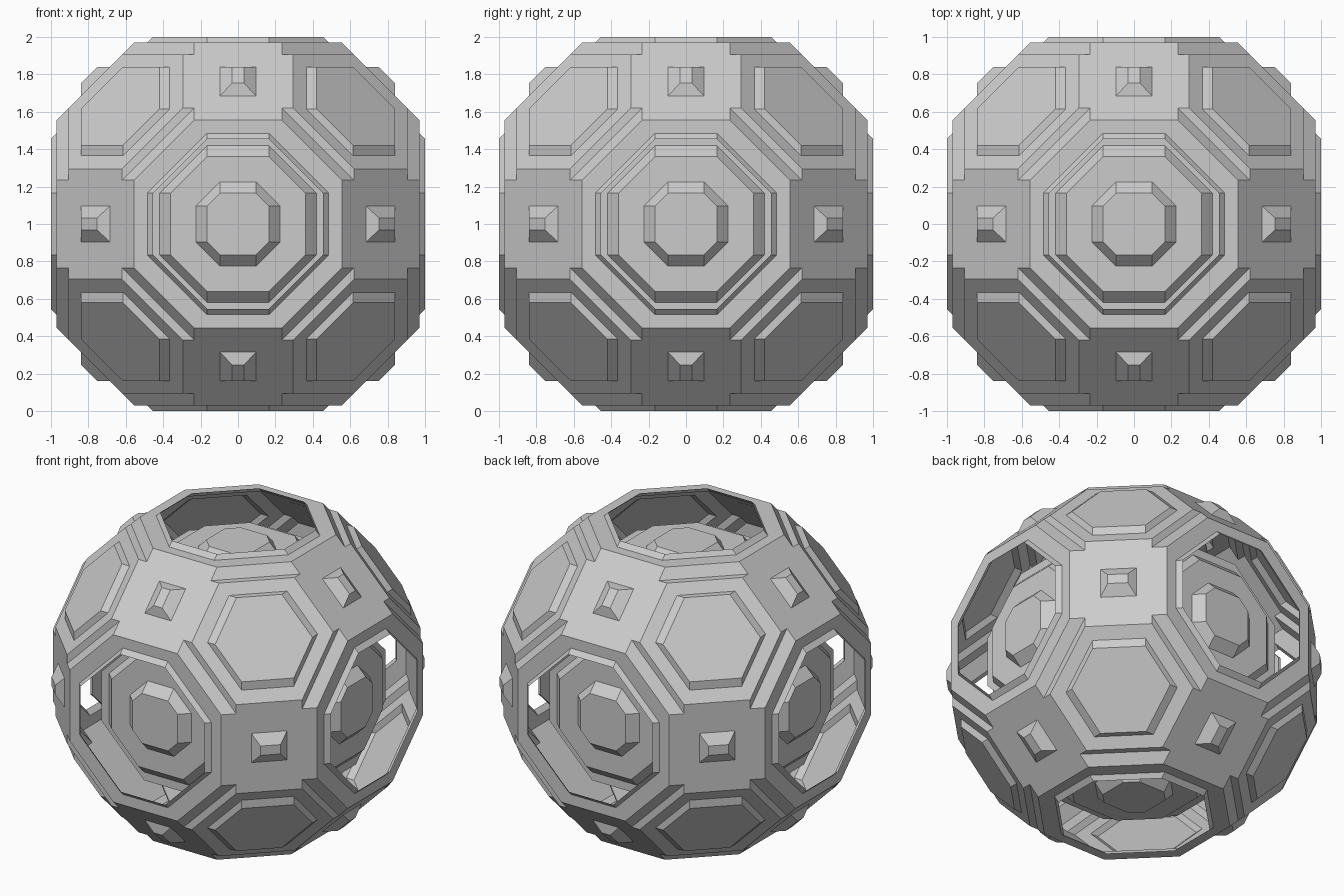
import bpy, bmesh, math
from itertools import permutations, product
from mathutils import Matrix, Vector

if "Cube" in bpy.data.objects:
    bpy.data.objects.remove(bpy.data.objects["Cube"], do_unlink=True)

CENTRE = Vector((0, 0, 1))

grey = bpy.data.materials.new("light_grey")
grey.use_nodes = True
grey.diffuse_color = (0.6, 0.6, 0.6, 1)
grey.node_tree.nodes["Principled BSDF"].inputs["Base Color"].default_value = (0.6, 0.6, 0.6, 1)


def add_object(name, mesh):
    ob = bpy.data.objects.new(name, mesh)
    bpy.context.collection.objects.link(ob)
    return ob


def to_mesh(name, bm):
    bmesh.ops.recalc_face_normals(bm, faces=bm.faces)
    me = bpy.data.meshes.new(name)
    bm.to_mesh(me)
    bm.free()
    me.materials.append(grey)
    return me


def truncated_solid(name, corner):
    """26-sided solid from all signed permutations of one corner."""
    bm = bmesh.new()
    for p in permutations(corner):
        for s in product((-1, 1), repeat=3):
            bm.verts.new([a * b for a, b in zip(p, s)])
    bmesh.ops.convex_hull(bm, input=bm.verts)
    bmesh.ops.dissolve_limit(bm, angle_limit=0.01, verts=bm.verts, edges=bm.edges)
    return add_object(name, to_mesh(name, bm))


def stacked(name, loops):
    """Bridge a stack of equal-sized loops and cap both ends."""
    bm = bmesh.new()
    rings = [[bm.verts.new(v) for v in loop] for loop in loops]
    n = len(rings[0])
    for a, b in zip(rings, rings[1:]):
        for i in range(n):
            j = (i + 1) % n
            bm.faces.new((a[i], a[j], b[j], b[i]))
    bm.faces.new(rings[0])
    bm.faces.new(rings[-1])
    return to_mesh(name, bm)


def octagon(z, r, e):
    return [(x, y, z) for x, y in ((r, -e), (r, e), (e, r), (-e, r),
                                   (-r, e), (-r, -e), (-e, -r), (e, -r))]


def rectangle(z, a, b):
    return [(a, b, z), (-a, b, z), (-a, -b, z), (a, -b, z)]


def place(ob, normal, side):
    """Point local z along normal and local x along side."""
    n, s = Vector(normal).normalized(), Vector(side).normalized()
    m = Matrix((s, n.cross(s), n)).transposed().to_4x4()
    ob.matrix_world = Matrix.Translation(CENTRE) @ m


# Stepped shell: the union of four nested faceted solids
steps = [truncated_solid("step", c) for c in ((1.0, 0.455, 0.165), (0.97, 0.555, 0.235),
                                              (0.905, 0.62, 0.295), (0.84, 0.615, 0.42))]
shell = steps[0]
shell.name = "stepped_shell"
for other in steps[1:]:
    mod = shell.modifiers.new("union", "BOOLEAN")
    mod.operation, mod.solver, mod.object = "UNION", "EXACT", other
deps = bpy.context.evaluated_depsgraph_get()
joined = bpy.data.meshes.new_from_object(shell.evaluated_get(deps))
shell.modifiers.clear()
for other in steps[1:]:
    bpy.data.objects.remove(other, do_unlink=True)

# Open the six octagonal windows
bm = bmesh.new()
bm.from_mesh(joined)
bmesh.ops.remove_doubles(bm, verts=bm.verts, dist=0.0005)
bmesh.ops.dissolve_limit(bm, angle_limit=0.01, verts=bm.verts, edges=bm.edges)
windows = [f for f in bm.faces if max(abs(c) for c in f.calc_center_median()) > 0.99
           and max(abs(c) for c in f.normal) > 0.99]
bmesh.ops.delete(bm, geom=windows, context="FACES")
bm.to_mesh(joined)
bm.free()
joined.materials.clear()
joined.materials.append(grey)
shell.data = joined
shell.location = CENTRE

# Floating plate with a raised boss inside each window
plate = stacked("window_plate", [octagon(0.87, 0.165, 0.096), octagon(0.81, 0.225, 0.096),
                                 octagon(0.81, 0.36, 0.165), octagon(0.75, 0.42, 0.165),
                                 octagon(0.75, 0.475, 0.165), octagon(0.735, 0.475, 0.165)])
for axis in range(3):
    for sign in (-1, 1):
        n, s = [0, 0, 0], [0, 0, 0]
        n[axis], s[(axis + 1) % 3] = sign, 1
        place(add_object("window_plate", plate), n, s)

# Small stud on each of the twelve square panels
face = 1.525 / math.sqrt(2)
stud = stacked("panel_stud", [rectangle(face + 0.048, 0.031, 0.061),
                              rectangle(face - 0.001, 0.098, 0.11)])
for axis in range(3):
    for a, b in product((-1, 1), repeat=2):
        n, s = [0, 0, 0], [0, 0, 0]
        n[(axis + 1) % 3], n[(axis + 2) % 3], s[axis] = a, b, 1
        place(add_object("panel_stud", stud), n, s)
